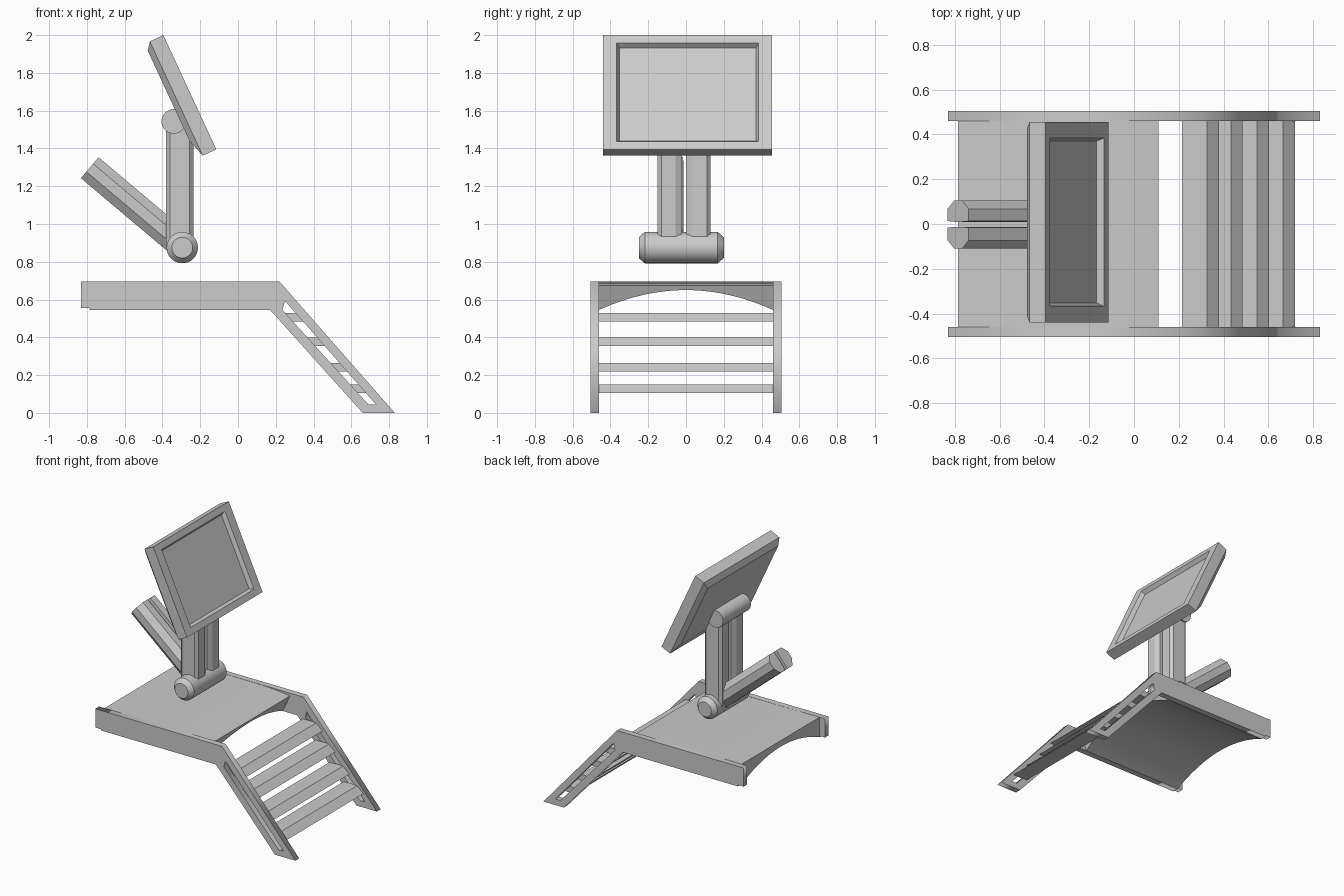
import bpy, bmesh, math
from mathutils import Vector

if "Cube" in bpy.data.objects:
    bpy.data.objects.remove(bpy.data.objects["Cube"])


def loft(name, rings, smooth=None):
    """Skin equal-length rings of points and cap both ends."""
    bm = bmesh.new()
    vs = [[bm.verts.new(p) for p in r] for r in rings]
    n = len(rings[0])
    for a, b in zip(vs, vs[1:]):
        for i in range(n):
            j = (i + 1) % n
            bm.faces.new((a[i], a[j], b[j], b[i]))
    bm.faces.new(vs[0])
    bm.faces.new(vs[-1])
    bmesh.ops.recalc_face_normals(bm, faces=bm.faces)
    me = bpy.data.meshes.new(name)
    bm.to_mesh(me)
    bm.free()
    ob = bpy.data.objects.new(name, me)
    bpy.context.collection.objects.link(ob)
    if smooth:
        bpy.ops.object.select_all(action='DESELECT')
        bpy.context.view_layer.objects.active = ob
        ob.select_set(True)
        bpy.ops.object.shade_smooth_by_angle(angle=math.radians(smooth))
    return ob


def barrel(name, x, z, stations, seg=32):
    """Turned part along y; stations are (y, radius)."""
    loft(name, [[(x + r * math.cos(2 * math.pi * i / seg), y,
                  z + r * math.sin(2 * math.pi * i / seg)) for i in range(seg)]
                for y, r in stations], 35)


def bar(name, start, end, y0, y1, half, c_lo, c_hi, c):
    """Chamfered bar in the xz plane; c_lo/c_hi chamfer the y sides, c the depth."""
    a, b = Vector((start[0], 0, start[1])), Vector((end[0], 0, end[1]))
    d = (b - a).normalized()
    n = Vector((d.z, 0, -d.x))
    sec = [(y0 + c_lo, half), (y1 - c_hi, half), (y1, half - c), (y1, c - half),
           (y1 - c_hi, -half), (y0 + c_lo, -half), (y0, c - half), (y0, half - c)]
    loft(name, [[p + n * w + Vector((0, y, 0)) for y, w in sec] for p in (a, b)])


# Side panels: bent outline with a slot along the ramp
outline = [(-.83, .695), (.22, .695), (.83, 0), (.66, 0), (.17, .545), (-.785, .545),
           (-.785, .555), (-.83, .555)]
slot = [(.235, .545), (.248, .59), (.26, .58), (.73, .045), (.69, .045)]
for name, y in (("front_side_panel", -.4825), ("back_side_panel", .4825)):
    cu = bpy.data.curves.new(name, 'CURVE')
    cu.dimensions = '2D'
    cu.fill_mode = 'BOTH'
    cu.extrude = .0225
    for pts in (outline, slot):
        sp = cu.splines.new('POLY')
        sp.points.add(len(pts) - 1)
        for p, (px, pz) in zip(sp.points, pts):
            p.co = (px, pz, 0, 1)
        sp.use_cyclic_u = True
    ob = bpy.data.objects.new(name, cu)
    bpy.context.collection.objects.link(ob)
    ob.rotation_euler.x = math.pi / 2
    ob.location.y = y
    bpy.ops.object.select_all(action='DESELECT')
    bpy.context.view_layer.objects.active = ob
    ob.select_set(True)
    bpy.ops.object.convert(target='MESH')

# Deck with arched underside and slanted front end
rings = []
for i in range(25):
    y = -.46 + .92 * i / 24
    zb = .65 - .105 * (y / .46) ** 2
    xf = .11 - .06 * (.675 - zb) / .13
    rings.append([(-.785, y, .695), (-.1, y, .693), (.0, y, .687), (.11, y, .675),
                  (xf, y, zb), (-.785, y, zb)])
loft("deck", rings, 30)

# Ramp treads
for k, (x, z) in enumerate([(.215, .53), (.32, .40), (.437, .265), (.554, .15)]):
    sec = [(x, z), (x + .112, z), (x + .165, z - .046), (x + .045, z - .046)]
    loft(f"tread_{k + 1}", [[(px, y, pz) for px, pz in sec] for y in (-.465, .465)])

# Pivot barrels
barrel("lower_pivot", -.295, .875, [(-.25, .055), (-.218, .083), (.168, .083), (.2, .055)])
barrel("upper_pivot", -.34, 1.543, [(-.19, .065), (.14, .065)])

# Upright arm bars
bar("upright_bar_front", (-.308, .88), (-.308, 1.52), -.15, -.02, .0725, .02, .035, .02)
bar("upright_bar_back", (-.308, .88), (-.308, 1.52), 0, .13, .0725, .035, .02, .02)

# Tilted arm bars
bar("tilted_bar_front", (-.295, .885), (-.785, 1.298), -.11, -.013, .0725, .037, .003, .045)
bar("tilted_bar_back", (-.295, .885), (-.785, 1.298), .01, .105, .0725, .003, .037, .045)

# Screen: rings (u0, u1 down the face, y0, y1, depth behind the face)
o, d, n = Vector((-.395, 0, 2)), Vector((.42, 0, -.907)), Vector((.907, 0, .42))
spec = [(.04, .565, -.41, .425, .11), (0, .667, -.44, .455, .079), (0, .667, -.44, .455, 0),
        (.046, .62, -.367, .383, 0), (.062, .605, -.352, .37, .03)]
loft("screen", [[o + d * u - n * w + Vector((0, y, 0))
                 for u, y in ((u0, y0), (u0, y1), (u1, y1), (u1, y0))]
                for u0, u1, y0, y1, w in spec])
